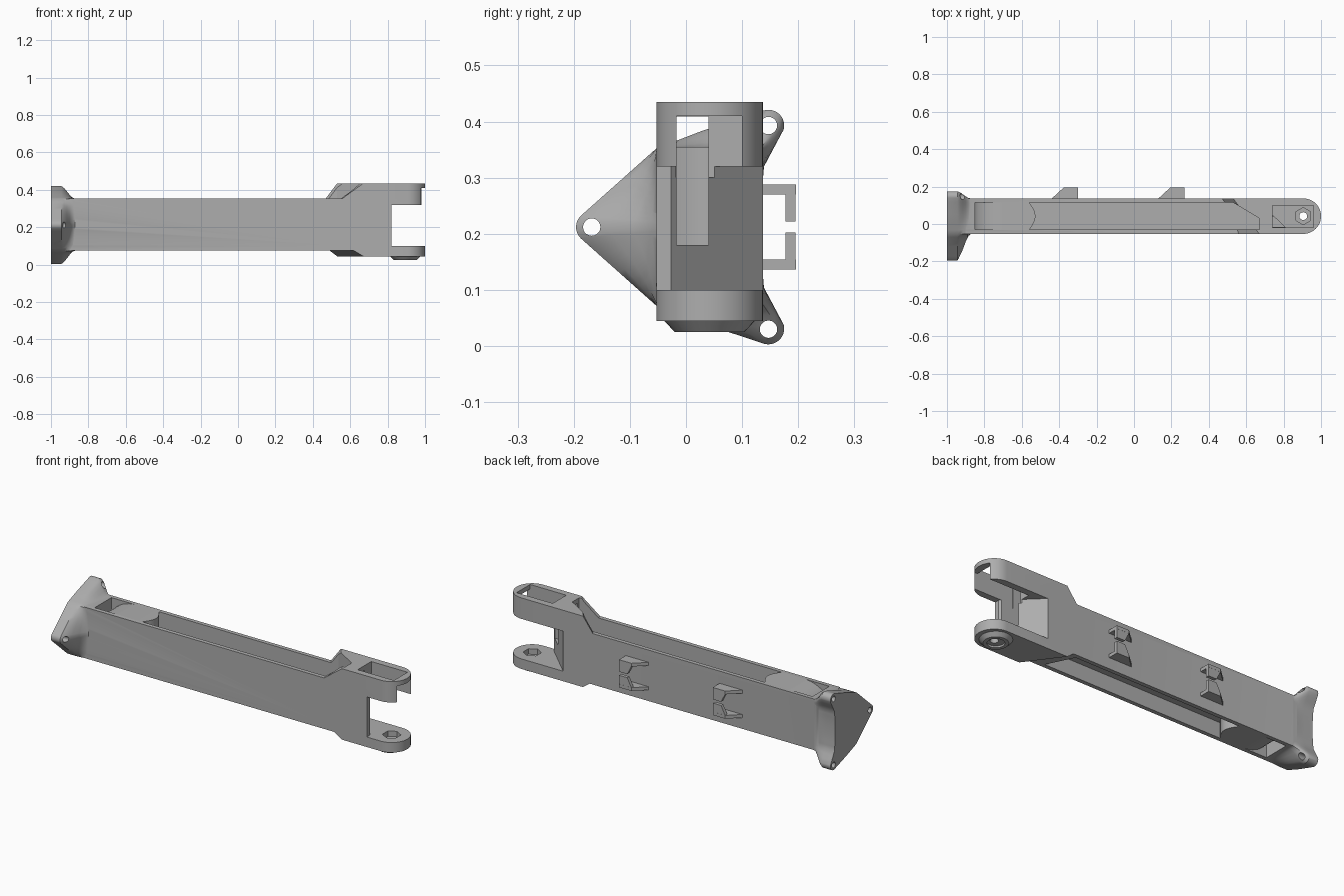
import bpy, bmesh, math
from mathutils import Vector

if "Cube" in bpy.data.objects:
    bpy.data.objects.remove(bpy.data.objects["Cube"])

grey = bpy.data.materials.new("grey_plastic")
grey.diffuse_color = (0.42, 0.42, 0.42, 1)
grey.use_nodes = True
grey.node_tree.nodes["Principled BSDF"].inputs["Base Color"].default_value = grey.diffuse_color
CY, CZ = 0.042, 0.214          # centre line of the beam
Y0, Y1 = -0.053, 0.137         # beam sides
PX = 0.905                     # hinge pin position


def loft(name, rings):
    """Closed solid through rings of 3D points."""
    bm = bmesh.new()
    vs = [[bm.verts.new(p) for p in r] for r in rings]
    n = len(rings[0])
    bm.faces.new(vs[0])
    bm.faces.new(vs[-1][::-1])
    for a, b in zip(vs, vs[1:]):
        for i in range(n):
            j = (i + 1) % n
            bm.faces.new((a[i], b[i], b[j], a[j]))
    bmesh.ops.recalc_face_normals(bm, faces=bm.faces)
    me = bpy.data.meshes.new(name)
    bm.to_mesh(me)
    bm.free()
    me.materials.append(grey)
    ob = bpy.data.objects.new(name, me)
    bpy.context.collection.objects.link(ob)
    return ob


def put(axis, p, d):
    return {"x": (d, p[0], p[1]), "y": (p[0], d, p[1]), "z": (p[0], p[1], d)}[axis]


def prism(name, axis, pts, d0, d1):
    return loft(name, [[put(axis, p, d) for p in pts] for d in (d0, d1)])


def box(name, x0, x1, y0, y1, z0, z1):
    return prism(name, "z", [(x0, y0), (x1, y0), (x1, y1), (x0, y1)], z0, z1)


def arc(cx, cy, r, a0, a1, n):
    return [(cx + r * math.cos(math.radians(a0 + (a1 - a0) * i / n)),
             cy + r * math.sin(math.radians(a0 + (a1 - a0) * i / n))) for i in range(n + 1)]


def circle(cx, cy, r, n=32):
    return arc(cx, cy, r, 0, 360, n)[:-1]


def combine(target, tool, op):
    m = target.modifiers.new("b", "BOOLEAN")
    m.operation, m.solver, m.object = op, "EXACT", tool
    bpy.context.view_layer.objects.active = target
    bpy.ops.object.modifier_apply(modifier="b")
    bpy.data.objects.remove(tool)


# Beam, cut off diagonally at the hinge
arm = prism("folding_arm", "z", [(-0.9, Y0), (0.82, Y0), (0.82, -0.027), (0.651, Y1), (-0.9, Y1)],
            0.075, 0.355)


# Hinge forks with ramped roots
def fork(z0, s0, z1, s1):
    tip = arc(PX, CY, 0.095, -90, 90, 24)
    return loft("fork", [[(a, Y0, z)] + [(x, y, z) for x, y in tip] + [(b, Y1, z)]
                         for z, (a, b) in ((z0, s0), (z1, s1))])


solids = [fork(0.32, (0.512, 0.444), 0.435, (0.67, 0.53)),
          fork(0.045, (0.67, 0.53), 0.10, (0.578, 0.457))]

# Conical boss below the lower fork
solids.append(loft("boss", [[(x, y, z) for x, y in circle(PX - 0.01, CY, r)]
                            for z, r in ((0.025, 0.062), (0.047, 0.083))]))

# Three-lobed mounting flange blending into the beam
LOBES = [(-0.168, 0.212), (0.147, 0.393), (0.147, 0.03)]
half = arc(*LOBES[0], 0.028, 180, 135, 4) + [(-0.053, 0.352), (0.03, 0.384)] \
    + arc(*LOBES[1], 0.028, 105, -15, 10) + [(0.139, 0.32), (0.134, 0.26)]
outline = half + [(0.133, 0.212)] + [(y, 0.424 - z) for y, z in half[:0:-1]]
dense = []
for p, q in zip(outline, outline[1:] + outline[:1]):
    p, q = Vector(p), Vector(q)
    n = max(1, math.ceil((q - p).length / 0.025))
    dense += [p.lerp(q, i / n) for i in range(n)]


def onto_beam(p):
    d = p - Vector((CY, CZ))
    k = min(0.094 / max(abs(d.x), 1e-6), 0.139 / max(abs(d.y), 1e-6))
    return Vector((CY, CZ)) + d * k


solids.append(loft("flange", [[(x, *p.lerp(onto_beam(p), t)) for p in dense] for x, t in
                              ((-1, 0), (-0.945, 0), (-0.93, 0.16), (-0.915, 0.42),
                               (-0.9, 0.7), (-0.885, 0.92), (-0.87, 1))]))
for s in solids:
    combine(arm, s, "UNION")

# Long channels above and below the web, with a rounded bridge at the flange end
bow = [(-0.56 + 0.033 * math.cos(math.pi / 2 * t), CY + 0.0725 * t)
       for t in [1 - i / 5 for i in range(11)]]
cuts = [prism("top_channel", "z", bow + [(0.67, -0.03), (0.67, 0.03), (0.53, 0.1145)], 0.18, 0.5),
        prism("bottom_channel", "z", bow + [(0.53, -0.03), (0.46, 0.1145)], -0.1, 0.16)]

# Curved pockets next to the flange
horn = [(-0.69 - 0.16 * math.cos(a), 0.25 + 0.106 * math.sin(a))
        for a in [math.pi / 2 * i / 10 for i in range(11)]] + [(-0.69, 0.5), (-0.85, 0.5)]
cuts += [prism("pocket", "y", horn, -0.03, 0.115),
         prism("pocket", "y", [(x, 0.43 - z) for x, z in horn], -0.03, 0.115)]

# Cable passage, upper fork pocket and open tip
cuts += [box("passage", 0.6, 0.85, -0.017, 0.04, 0.1805, 0.4095),
         box("fork_pocket", 0.74, 0.96, -0.0175, 0.1, 0.3, 0.5),
         box("fork_tip", 0.75, 1.1, -0.0172, 0.0995, 0.3, 0.41)]

# Hinge pin hole with hex recess, and a round recess in the boss
cuts += [prism("pin", "z", circle(PX, CY, 0.021, 24), -0.1, 0.2),
         prism("hex", "z", arc(PX, CY, 0.046, 30, 330, 5), 0.07, 0.2),
         prism("recess", "z", circle(PX - 0.01, CY, 0.043), -0.1, 0.035)]

# Screw holes in the flange lobes
cuts += [prism("screw", "x", circle(y, z, 0.0155, 20), -1.1, -0.85) for y, z in LOBES]
for c in cuts:
    combine(arm, c, "DIFFERENCE")

# Cable clips on the back: pairs of hooks facing each other
clips = []
for x in (-0.44, 0.13):
    for flip in (1, -1):
        z = lambda v: CZ - 0.002 + flip * v
        clips.append(prism("cable_clip_arm", "z", [(x, 0.136), (x + 0.065, 0.196), (x + 0.14, 0.196),
                                                   (x + 0.14, 0.136)], z(0.058), z(0.076)))
        clips.append(prism("cable_clip_lip", "y", [(x + 0.065, z(0.059)), (x + 0.09, z(0.01)),
                                                   (x + 0.14, z(0.01)), (x + 0.14, z(0.059))],
                           0.177, 0.1955))

# Smooth curved areas, keep edges sharp
bpy.ops.object.select_all(action="DESELECT")
for o in [arm] + clips:
    o.select_set(True)
bpy.context.view_layer.objects.active = arm
bpy.ops.object.shade_smooth_by_angle(angle=math.radians(30))
